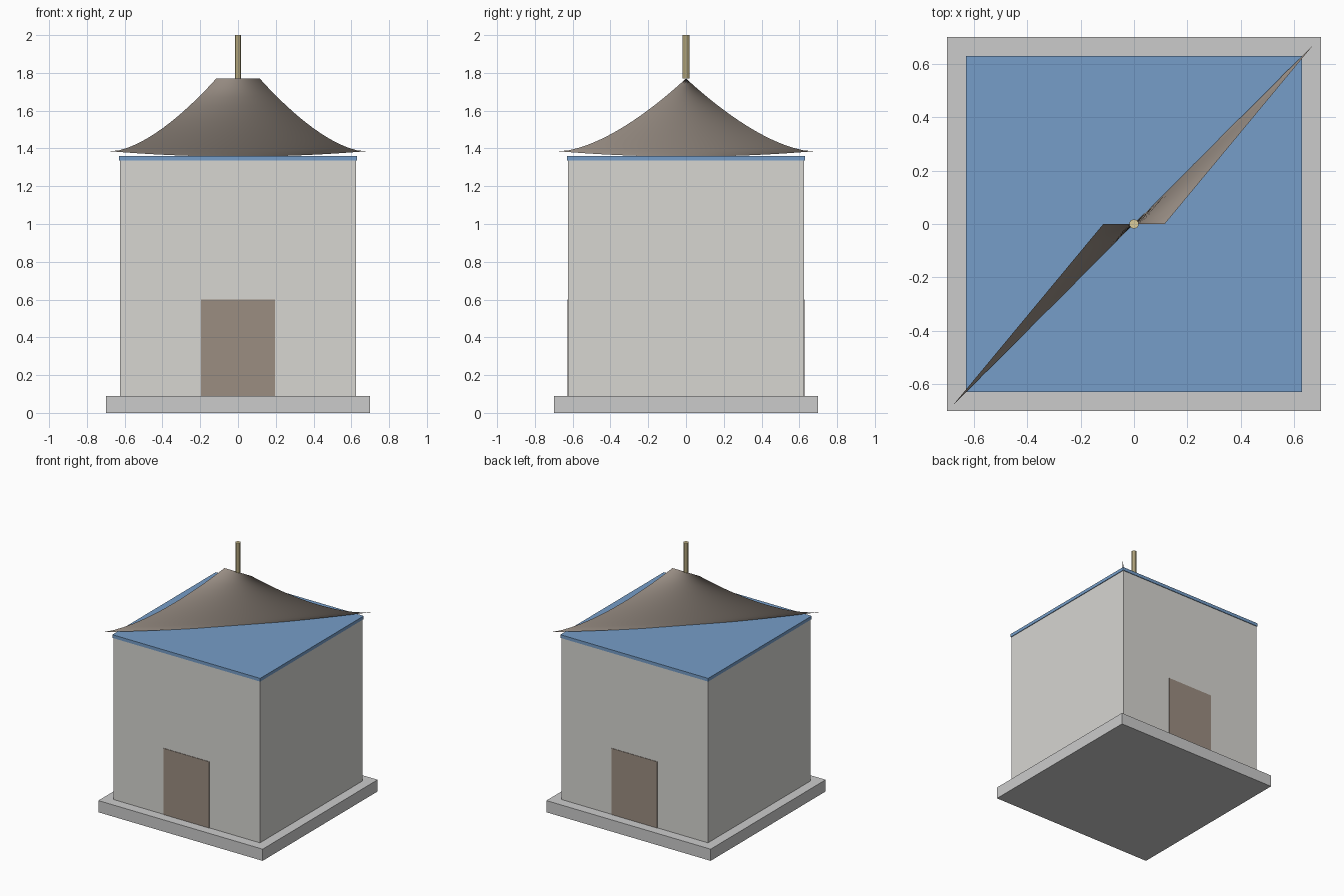
import bpy, bmesh

if "Cube" in bpy.data.objects:
    bpy.data.objects.remove(bpy.data.objects["Cube"])


def material(name, color):
    m = bpy.data.materials.new(name)
    m.diffuse_color = (*color, 1)
    m.use_nodes = True
    m.node_tree.nodes["Principled BSDF"].inputs["Base Color"].default_value = m.diffuse_color
    return m


def box(name, x, y, z0, z1, mat=None, cy=0):
    bpy.ops.mesh.primitive_cube_add(size=1, location=(0, cy, (z0 + z1) / 2))
    o = bpy.context.object
    o.name = name
    o.scale = (x, y, z1 - z0)
    if mat:
        o.data.materials.append(mat)
    return o


stone = material("plaster", (0.68, 0.67, 0.64))
blue = material("blue_trim", (0.18, 0.34, 0.58))
wood = material("door_wood", (0.33, 0.27, 0.22))
tile = material("roof_tile", (0.33, 0.28, 0.24))
gold = material("gold", (0.72, 0.61, 0.33))

# Plinth, walls and eave slab
box("plinth", 1.4, 1.4, 0, 0.09)
box("walls", 1.25, 1.25, 0.09, 1.335, stone)
box("eave_slab", 1.26, 1.26, 1.335, 1.36, blue)

# Doors front and back
for name, side in (("front_door", -1), ("back_door", 1)):
    box(name, 0.39, 0.01, 0.09, 0.6, wood, side * 0.6235)

# Roof: twisted sheet from a short ridge down to the diagonal of the eaves
N, M = 24, 12
bm = bmesh.new()
rows = []
for j in range(M + 1):
    t = j / M
    px, py = 0.115 + (0.675 - 0.115) * t, 0.675 * t
    row = []
    for i in range(N + 1):
        s = 2 * i / N - 1
        z = 1.357 + 0.413 * (1 - t) ** 1.5 + 0.028 * t * t * s * s
        row.append(bm.verts.new((s * px, s * py, z)))
    rows.append(row)
for a, b in zip(rows, rows[1:]):
    for i in range(N):
        bm.faces.new((a[i], b[i], b[i + 1], a[i + 1])).smooth = True
mesh = bpy.data.meshes.new("roof")
bm.to_mesh(mesh)
bm.free()
mesh.materials.append(tile)
bpy.context.collection.objects.link(bpy.data.objects.new("roof", mesh))

# Finial
bpy.ops.mesh.primitive_cylinder_add(vertices=10, radius=0.018, depth=0.23, location=(0, 0, 1.885))
finial = bpy.context.object
finial.name = "finial"
finial.data.materials.append(gold)
